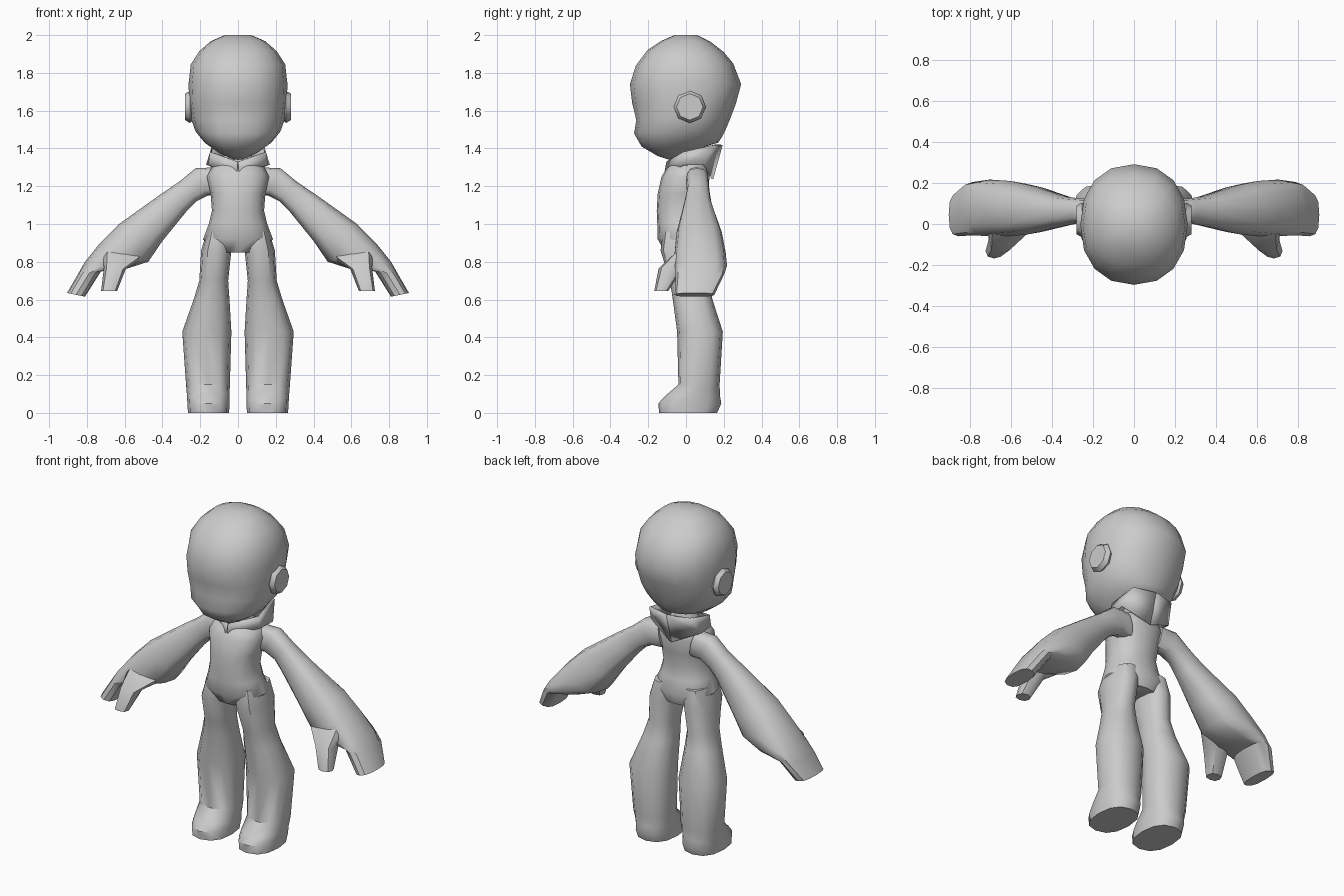
import bpy, bmesh
from math import cos, sin, pi, radians
from mathutils import Vector

if "Cube" in bpy.data.objects:
    bpy.data.objects.remove(bpy.data.objects["Cube"])


def finish(bm, name, mirror=False, angle=40):
    bmesh.ops.recalc_face_normals(bm, faces=bm.faces)
    me = bpy.data.meshes.new(name)
    bm.to_mesh(me)
    bm.free()
    for p in me.polygons:
        p.use_smooth = True
    me.set_sharp_from_angle(angle=radians(angle))
    ob = bpy.data.objects.new(name, me)
    bpy.context.collection.objects.link(ob)
    if mirror:
        ob.modifiers.new("mirror", 'MIRROR').use_mirror_merge = False
    return ob


def spow(v, e):
    return (abs(v) ** e) * (1 if v >= 0 else -1)


def loft(name, rings, sides=12, power=2.2, mirror=False, angle=40):
    """Each ring: two opposite points a, b and the half-width vector w."""
    bm = bmesh.new()
    loops = []
    for a, b, w in rings:
        a, b, w = Vector(a), Vector(b), Vector(w)
        c, u = (a + b) / 2, (b - a) / 2
        loops.append([bm.verts.new(c + u * spow(cos(t), 2 / power) + w * spow(sin(t), 2 / power))
                      for t in (2 * pi * i / sides for i in range(sides))])
    for r, s in zip(loops, loops[1:]):
        for i in range(sides):
            j = (i + 1) % sides
            bm.faces.new((r[i], r[j], s[j], s[i]))
    bm.faces.new(loops[0])
    bm.faces.new(loops[-1])
    return finish(bm, name, mirror, angle)


def upright(rows):
    """Rows: front y, front z, back y, back z, left x, right x."""
    return [((( l + r) / 2, yf, zf), ((l + r) / 2, yb, zb), ((r - l) / 2, 0, 0))
            for yf, zf, yb, zb, l, r in rows]


def limb(rows):
    """Rows: upper x, z, lower x, z, front y, back y."""
    return [((x0, (y0 + y1) / 2, z0), (x1, (y0 + y1) / 2, z1), (0, (y1 - y0) / 2, 0))
            for x0, z0, x1, z1, y0, y1 in rows]


# Head: rounded skull, slight brow dip and a muzzle
head = [(-.06, 2.0, .06, 2.0, .07), (-.13, 1.97, .13, 1.965, .145),
        (-.205, 1.92, .2, 1.91, .205), (-.265, 1.84, .25, 1.85, .25),
        (-.297, 1.74, .292, 1.74, .262), (-.285, 1.64, .265, 1.64, .258),
        (-.263, 1.55, .235, 1.56, .248), (-.275, 1.48, .21, 1.50, .225),
        (-.235, 1.41, .19, 1.46, .18), (-.15, 1.36, .17, 1.43, .115),
        (-.09, 1.34, .13, 1.42, .06)]
loft("head", upright([(a, b, c, d, -w, w) for a, b, c, d, w in head]), 16, 2.25, angle=60)

# Ears: flared eight-sided discs
loft("ear", [((x, .02 - r, 1.62), (x, .02 + r, 1.62), (0, 0, r))
             for x, r in ((.22, .06), (.255, .085), (.28, .07))], 8, 2, True)

# Torso with hidden neck stub
torso = [(1.42, -.05, .08, .06), (1.33, -.06, .09, .08), (1.30, -.10, .115, .14),
         (1.25, -.13, .125, .165), (1.16, -.15, .115, .145), (1.07, -.155, .10, .138),
         (1.0, -.152, .11, .155), (.92, -.15, .135, .185), (.85, -.11, .11, .12)]
loft("torso", upright([(f, z, b, z, -w, w) for z, f, b, w in torso]), 16, 2.3, angle=60)

# Legs with flared lower part and foot
legs = [(.96, -.12, .12, .04, .165), (.86, -.135, .135, .035, .195),
        (.70, -.085, .12, .052, .205), (.60, -.07, .14, .045, .235),
        (.43, -.047, .195, .035, .295), (.15, -.04, .178, .043, .275),
        (.09, -.11, .18, .045, .27), (.05, -.147, .187, .045, .268),
        (0, -.142, .165, .047, .265)]
loft("leg", upright([(f, z, b, z, l, r) for z, f, b, l, r in legs]), 12, 2.4, True)

# Arms: thin at the shoulder, widening into a mitten hand
loft("arm", limb([(.12, 1.30, .09, 1.15, .0, .11), (.225, 1.295, .16, 1.15, .0, .12),
                  (.31, 1.225, .22, 1.12, .005, .125), (.42, 1.15, .27, 1.07, -.01, .135),
                  (.63, 1.0, .40, .91, -.05, .19), (.73, .90, .475, .80, -.06, .21),
                  (.81, .80, .60, .76, -.06, .217), (.85, .73, .725, .75, -.055, .205),
                  (.905, .635, .81, .615, -.06, .15)]), 12, 2.7, True)

# Thumbs
loft("thumb", limb([(.72, .87, .48, .83, -.05, .06), (.71, .77, .595, .76, -.145, -.01),
                    (.725, .645, .64, .645, -.168, -.095)]), 8, 2.5, True)

# Collar: V-shaped band, half outline of bottom and top points, mirrored
low = [(0, -.108, 1.26), (.15, -.01, 1.31), (.16, .09, 1.315), (0, .135, 1.24)]
top = [(0, -.095, 1.33), (.14, -.01, 1.38), (.13, .15, 1.42), (0, .185, 1.42)]
bm = bmesh.new()
lo, hi = [[bm.verts.new(p) for p in row] for row in (low, top)]
for i in range(3):
    bm.faces.new((lo[i], lo[i + 1], hi[i + 1], hi[i]))
collar = finish(bm, "collar", True, 30)
solid = collar.modifiers.new("thickness", 'SOLIDIFY')
solid.thickness = .01
